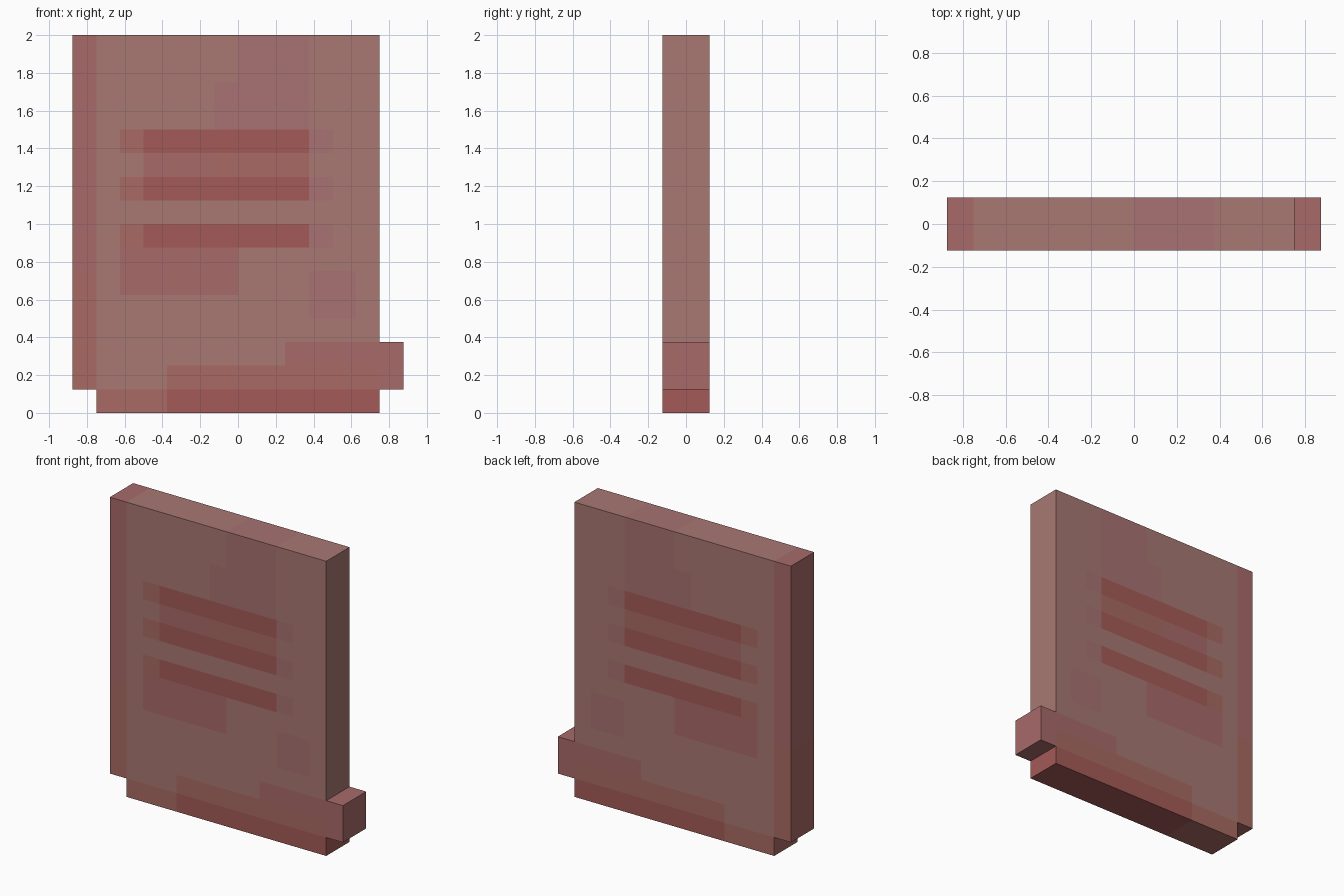
import bpy
import bmesh

if "Cube" in bpy.data.objects:
    bpy.data.objects.remove(bpy.data.objects["Cube"])

CELL = 0.125
THICKNESS = 0.25


def linear(v):
    v /= 255
    return v / 12.92 if v <= 0.04045 else ((v + 0.055) / 1.055) ** 2.4


def material(name, rgb):
    mat = bpy.data.materials.new(name)
    mat.diffuse_color = (*[linear(c) for c in rgb], 1)
    mat.use_nodes = True
    mat.node_tree.nodes["Principled BSDF"].inputs["Base Color"].default_value = mat.diffuse_color
    return mat


colours = {
    "clay": (168, 120, 114),
    "rose_clay": (168, 114, 114),
    "pink_clay": (168, 106, 106),
    "warm_clay": (168, 106, 99),
    "deep_red": (164, 91, 87),
}
names = list(colours)

# Silhouette as x0, x1, z0, z1: body, foot, side tab
outline = [
    (-0.875, 0.75, 0.125, 2.0),
    (-0.75, 0.75, 0.0, 0.125),
    (0.75, 0.875, 0.125, 0.375),
]

# Colour areas; later entries cover earlier ones
areas = [
    ("rose_clay", -0.125, 0.375, 1.5, 1.75),
    ("rose_clay", 0.0, 0.375, 1.75, 2.0),
    ("rose_clay", 0.375, 0.625, 0.5, 0.75),
    ("pink_clay", -0.875, -0.75, 0.75, 2.0),
    ("warm_clay", -0.875, -0.75, 0.125, 0.75),
    ("pink_clay", -0.625, 0.0, 0.625, 0.875),
    ("pink_clay", -0.5, -0.125, 1.25, 1.375),
    ("warm_clay", -0.125, 0.375, 1.25, 1.375),
    ("warm_clay", -0.75, 0.875, 0.0, 0.125),
    ("deep_red", -0.375, 0.75, 0.0, 0.125),
    ("warm_clay", -0.375, 0.875, 0.125, 0.25),
    ("pink_clay", 0.25, 0.875, 0.25, 0.375),
    ("pink_clay", 0.75, 0.875, 0.125, 0.375),
]
# Three horizontal stripes with softer ends
for z in (0.875, 1.125, 1.375):
    areas += [
        ("rose_clay", 0.375, 0.5, z, z + CELL),
        ("warm_clay", -0.625, -0.5, z, z + CELL),
        ("deep_red", -0.5, 0.375, z, z + CELL),
    ]


def inside(x, z, r):
    return r[0] < x < r[1] and r[2] < z < r[3]


# Slab: square cells filling the silhouette, coloured by area
bm = bmesh.new()
for i in range(14):
    for k in range(16):
        x, z = -0.875 + i * CELL, k * CELL
        cx, cz = x + CELL / 2, z + CELL / 2
        if not any(inside(cx, cz, r) for r in outline):
            continue
        corners = [(x, z), (x + CELL, z), (x + CELL, z + CELL), (x, z + CELL)]
        face = bm.faces.new([bm.verts.new((a, 0, b)) for a, b in corners])
        for name, *r in areas:
            if inside(cx, cz, r):
                face.material_index = names.index(name)
bmesh.ops.remove_doubles(bm, verts=bm.verts, dist=0.001)

mesh = bpy.data.meshes.new("slab")
bm.to_mesh(mesh)
bm.free()
for name, rgb in colours.items():
    mesh.materials.append(material(name, rgb))
slab = bpy.data.objects.new("slab", mesh)
bpy.context.collection.objects.link(slab)

# Even thickness about the centre plane
solid = slab.modifiers.new("thickness", "SOLIDIFY")
solid.thickness = THICKNESS
solid.offset = 0
